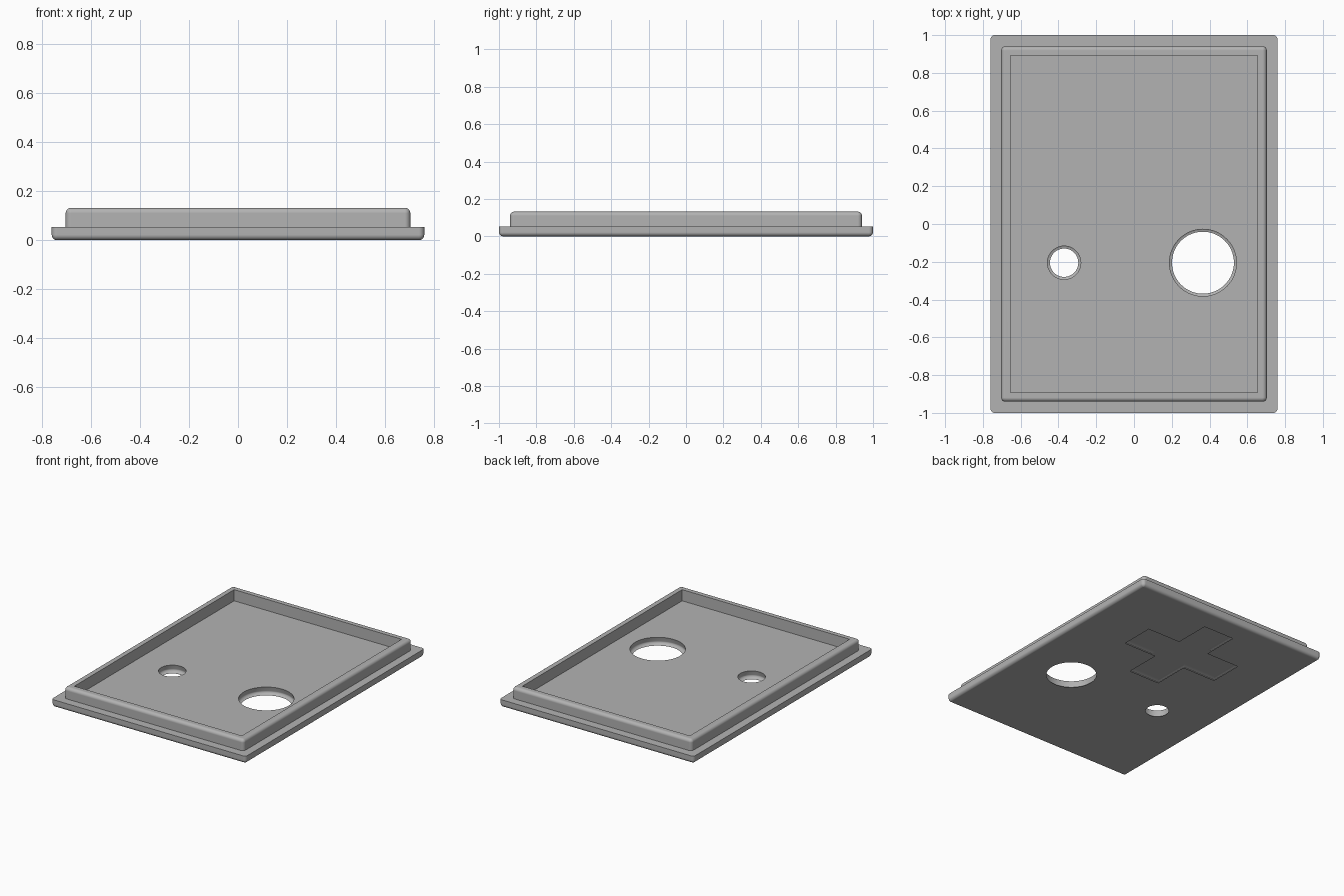
import bpy, bmesh
from math import sin, cos, pi

if "Cube" in bpy.data.objects:
    bpy.data.objects.remove(bpy.data.objects["Cube"], do_unlink=True)

grey = bpy.data.materials.new("plain grey")
grey.use_nodes = True
COLOUR = (0.45, 0.45, 0.45, 1)
grey.diffuse_color = COLOUR
grey.node_tree.nodes["Principled BSDF"].inputs["Base Color"].default_value = COLOUR

STEPS = 6
FILLET = 0.022
PLATE_TOP = 0.053


# Outlines, each returned as a list of (x, y)
def rounded_rect(hx, hy, r):
    r = max(r, 0)
    pts = []
    for k, (sx, sy) in enumerate([(1, 1), (-1, 1), (-1, -1), (1, -1)]):
        for i in range(STEPS + 1):
            a = (k + i / STEPS) * pi / 2
            pts.append((sx * (hx - r) + r * cos(a), sy * (hy - r) + r * sin(a)))
    return pts


def circle(cx, cy, r, n=72):
    return [(cx + r * cos(2 * pi * i / n), cy + r * sin(2 * pi * i / n)) for i in range(n)]


def cross(cx, cy, arm, w):
    quarter = [(arm, -w), (arm, w), (w, w)]
    pts = []
    for k in range(4):
        c, s = round(cos(k * pi / 2)), round(sin(k * pi / 2))
        pts += [(cx + x * c - y * s, cy + x * s + y * c) for x, y in quarter]
    return pts


# Skin a stack of (outline, z) rings; closed joins the last ring to the first
def loft(name, rings, closed=False):
    bm = bmesh.new()
    loops = [[bm.verts.new((x, y, z)) for x, y in pts] for pts, z in rings]
    n = len(loops[0])
    pairs = list(zip(loops, loops[1:])) + ([(loops[-1], loops[0])] if closed else [])
    for a, b in pairs:
        for i in range(n):
            j = (i + 1) % n
            bm.faces.new((a[i], a[j], b[j], b[i]))
    if not closed:
        bm.faces.new(loops[0][::-1])
        bm.faces.new(loops[-1])
    bmesh.ops.remove_doubles(bm, verts=bm.verts, dist=1e-5)
    bmesh.ops.recalc_face_normals(bm, faces=bm.faces)
    mesh = bpy.data.meshes.new(name)
    bm.to_mesh(mesh)
    bm.free()
    mesh.materials.append(grey)
    obj = bpy.data.objects.new(name, mesh)
    bpy.context.collection.objects.link(obj)
    return obj


# (inset, height) pairs of a quarter round
def quarter_round(r=FILLET):
    return [(r * (1 - sin(i / STEPS * pi / 2)), r * (1 - cos(i / STEPS * pi / 2)))
            for i in range(STEPS + 1)]


# Base plate with a rounded lower edge
def plate_outline(d):
    return rounded_rect(0.76 - d, 1 - d, FILLET - d)


plate = loft("base_plate", [(plate_outline(d), z) for d, z in quarter_round()]
             + [(plate_outline(0), PLATE_TOP)])

# Raised rim with a rounded outer top edge
RIM_TOP, RIM_FOOT = 0.132, 0.045


def rim_outline(d):
    return rounded_rect(0.703, 0.941, FILLET - d) if d == 0 else \
        rounded_rect(0.703 - d, 0.941 - d, FILLET - d)


inner = rounded_rect(0.655, 0.893, 0)
rim = loft("raised_rim", [(rim_outline(0), RIM_FOOT)]
           + [(rim_outline(d), RIM_TOP - h) for d, h in reversed(quarter_round())]
           + [(inner, RIM_TOP), (inner, RIM_FOOT)], closed=True)


# Cutters that flare out at the underside
def flared_cutter(name, outline, top):
    flare = quarter_round()
    rings = [(outline(FILLET), -0.02)]
    rings += [(outline(FILLET - d), h) for d, h in flare]
    return loft(name, rings + [(outline(0), top)])


cutters = [
    flared_cutter("large_hole_cutter", lambda d: circle(0.365, -0.205, 0.164 + d), 0.1),
    flared_cutter("small_hole_cutter", lambda d: circle(-0.37, -0.205, 0.075 + d), 0.1),
    flared_cutter("cross_recess_cutter",
                  lambda d: cross(-0.02, 0.46, 0.38 + d, 0.12 + d), 0.032),
]


def select_only(obj):
    bpy.ops.object.select_all(action="DESELECT")
    obj.select_set(True)
    bpy.context.view_layer.objects.active = obj


# Cut the holes and the cross recess
for cutter in cutters:
    select_only(plate)
    mod = plate.modifiers.new("cut", "BOOLEAN")
    mod.operation = "DIFFERENCE"
    mod.solver = "EXACT"
    mod.object = cutter
    bpy.ops.object.modifier_apply(modifier=mod.name)
    bpy.data.objects.remove(cutter, do_unlink=True)

# Smooth fillets, crisp flats
for obj in (plate, rim):
    select_only(obj)
    bpy.ops.object.shade_smooth_by_angle(angle=pi / 6)
    mod = obj.modifiers.new("weighted_normals", "WEIGHTED_NORMAL")
    mod.keep_sharp = True
